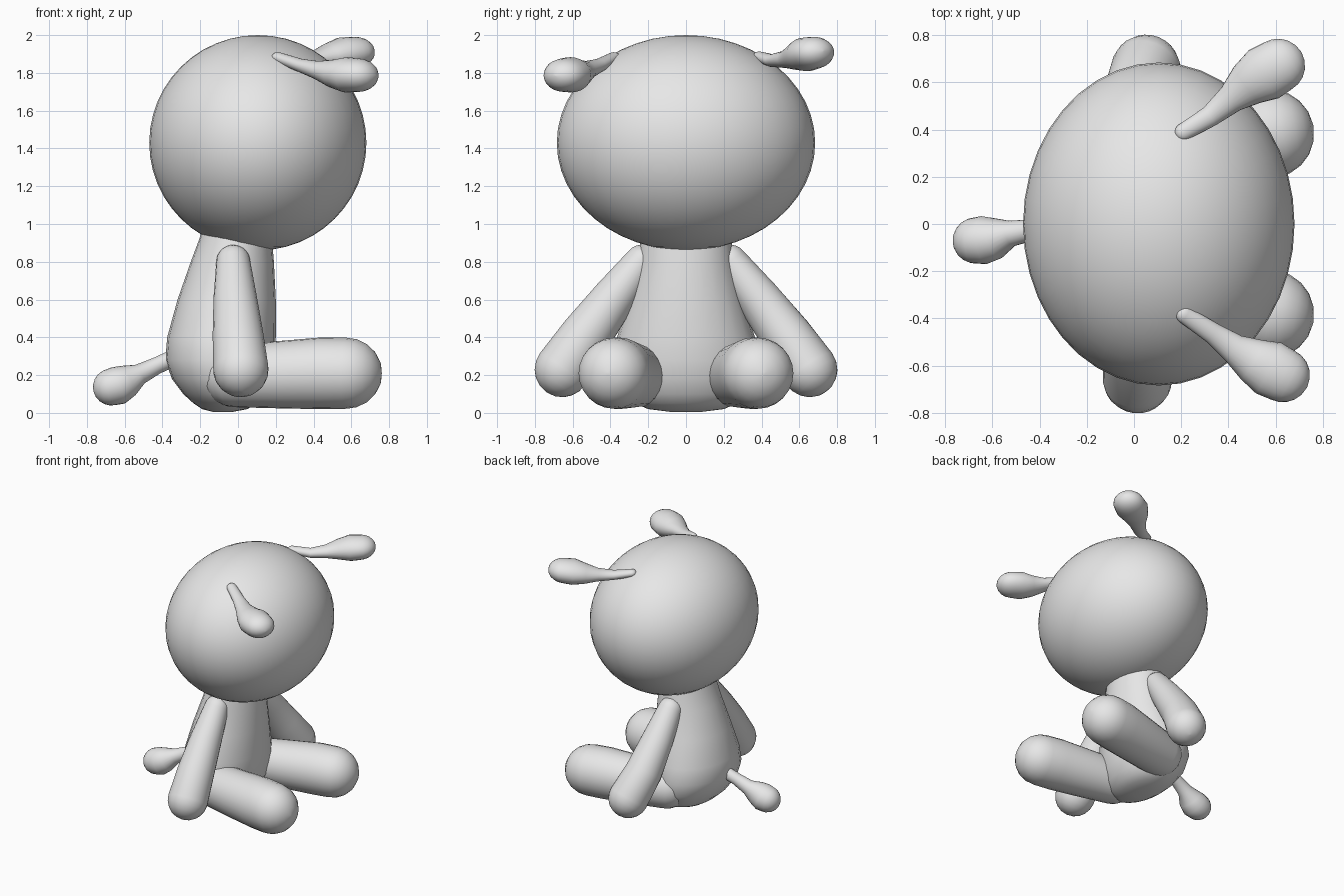
import bpy, bmesh, math
from mathutils import Vector

if "Cube" in bpy.data.objects:
    bpy.data.objects.remove(bpy.data.objects["Cube"])

gray = bpy.data.materials.new("plain_gray")
gray.diffuse_color = (0.8, 0.8, 0.8, 1)
gray.use_nodes = True
gray.node_tree.nodes["Principled BSDF"].inputs["Base Color"].default_value = gray.diffuse_color
SIDES = 24


def finish(obj):
    obj.data.materials.append(gray)
    for o in bpy.context.selected_objects:
        o.select_set(False)
    obj.select_set(True)
    bpy.context.view_layer.objects.active = obj
    bpy.ops.object.shade_smooth_by_angle(angle=math.radians(50))
    return obj


def loft(name, rings):
    """Skin a list of rings, each given as (centre, side vector, up vector)."""
    bm = bmesh.new()
    loops = []
    for c, u, v in rings:
        angles = [2 * math.pi * i / SIDES for i in range(SIDES)]
        loops.append([bm.verts.new(c + u * math.cos(a) + v * math.sin(a)) for a in angles])
    for a, b in zip(loops, loops[1:]):
        for i in range(SIDES):
            j = (i + 1) % SIDES
            bm.faces.new((a[i], a[j], b[j], b[i]))
    bm.faces.new(list(reversed(loops[0])))
    bm.faces.new(loops[-1])
    bmesh.ops.recalc_face_normals(bm, faces=bm.faces)
    mesh = bpy.data.meshes.new(name)
    bm.to_mesh(mesh)
    bm.free()
    obj = bpy.data.objects.new(name, mesh)
    bpy.context.collection.objects.link(obj)
    return finish(obj)


def limb(name, stops, up_scale=1.0):
    """Round-ended tube through stops of (x, y, z, radius)."""
    pts = [Vector(s[:3]) for s in stops]
    rad = [s[3] for s in stops]
    rings = []

    def ring(c, d, r):
        u = d.cross(Vector((0, 0, 1))).normalized()
        v = u.cross(d).normalized()
        rings.append((c, u * r, v * r * up_scale))

    n = len(pts)
    cap = [math.radians(a) for a in (88, 70, 52, 35, 17)]
    d = (pts[1] - pts[0]).normalized()
    for a in cap:
        ring(pts[0] - d * rad[0] * math.sin(a), d, rad[0] * math.cos(a))
    for i in range(n):
        d = (pts[min(i + 1, n - 1)] - pts[max(i - 1, 0)]).normalized()
        ring(pts[i], d, rad[i])
    d = (pts[-1] - pts[-2]).normalized()
    for a in reversed(cap):
        ring(pts[-1] + d * rad[-1] * math.sin(a), d, rad[-1] * math.cos(a))
    return loft(name, rings)


# Head: wide egg
bpy.ops.mesh.primitive_uv_sphere_add(segments=40, ring_count=24, radius=1, location=(0.105, 0, 1.43))
head = bpy.context.object
head.name = "head"
head.scale = (0.575, 0.684, 0.57)
finish(head)

# Body: pear-shaped stack of ellipses (height, back x, front x, half width)
profile = [(0.005, -0.13, -0.03, 0.08), (0.02, -0.19, 0.05, 0.20), (0.05, -0.235, 0.10, 0.27),
           (0.10, -0.29, 0.14, 0.33), (0.18, -0.35, 0.175, 0.37), (0.28, -0.385, 0.195, 0.385),
           (0.40, -0.375, 0.20, 0.365), (0.60, -0.32, 0.20, 0.305), (0.80, -0.25, 0.19, 0.255),
           (0.92, -0.205, 0.18, 0.24), (1.05, -0.17, 0.17, 0.21)]
loft("body", [(Vector(((b + f) / 2, 0, z)), Vector(((f - b) / 2, 0, 0)), Vector((0, w, 0)))
              for z, b, f, w in profile])

# Legs and arms, one per side
for side, label, hand_x in ((-1, "right", 0.015), (1, "left", 0.05)):
    limb(label + "_leg", [(-0.02, side * 0.265, 0.195, 0.165), (0.25, side * 0.32, 0.203, 0.18),
                          (0.45, side * 0.36, 0.21, 0.19), (0.575, side * 0.382, 0.21, 0.188)])
    limb(label + "_arm", [(-0.025, side * 0.235, 0.80, 0.09), (-0.015, side * 0.38, 0.61, 0.115),
                          (0.0, side * 0.53, 0.41, 0.135), (hand_x, side * 0.655, 0.23, 0.147)])

# Tail with a bulb end
limb("tail", [(-0.30, 0.0, 0.31, 0.045), (-0.43, -0.025, 0.25, 0.045), (-0.52, -0.04, 0.205, 0.055),
              (-0.585, -0.06, 0.17, 0.088), (-0.635, -0.068, 0.145, 0.102), (-0.67, -0.07, 0.137, 0.098)])

# Antennae with bulb ends
limb("right_antenna", [(0.215, -0.385, 1.88, 0.037), (0.33, -0.46, 1.84, 0.045),
                       (0.42, -0.525, 1.815, 0.062), (0.50, -0.575, 1.797, 0.095),
                       (0.57, -0.61, 1.79, 0.12), (0.63, -0.64, 1.788, 0.115)], 0.78)
limb("left_antenna", [(0.21, 0.39, 1.885, 0.037), (0.32, 0.455, 1.865, 0.045),
                      (0.41, 0.53, 1.872, 0.062), (0.48, 0.59, 1.885, 0.095),
                      (0.55, 0.635, 1.898, 0.12), (0.61, 0.67, 1.905, 0.115)], 0.75)
